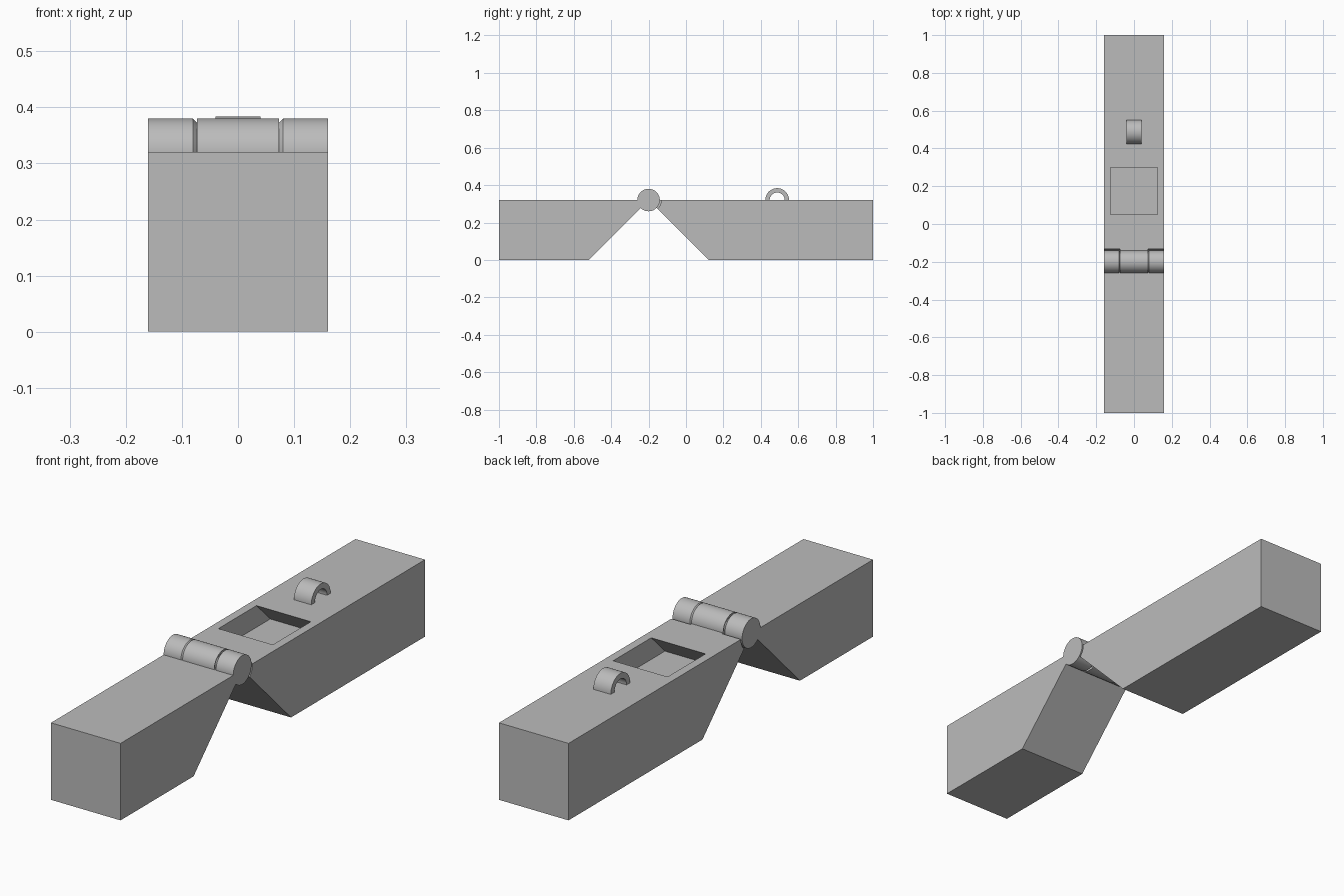
import bpy, bmesh, math
from mathutils import Matrix, Vector

cube = bpy.data.objects.get("Cube")
if cube:
    bpy.data.objects.remove(cube, do_unlink=True)

HALF_W, TOP = 0.16, 0.32
HINGE_Y, R, GAP = -0.2, 0.06, 0.0075
MID = 0.073                       # half width of the middle knuckle

grey = bpy.data.materials.new("plain_grey")
grey.use_nodes = True
COLOR = (0.5, 0.5, 0.5, 1)
grey.diffuse_color = COLOR
grey.node_tree.nodes["Principled BSDF"].inputs["Base Color"].default_value = COLOR


def finish(bm, name, smooth=False):
    bmesh.ops.recalc_face_normals(bm, faces=bm.faces)
    me = bpy.data.meshes.new(name)
    bm.to_mesh(me)
    bm.free()
    me.materials.append(grey)
    ob = bpy.data.objects.new(name, me)
    bpy.context.collection.objects.link(ob)
    if smooth:
        bpy.ops.object.select_all(action='DESELECT')
        ob.select_set(True)
        bpy.context.view_layer.objects.active = ob
        bpy.ops.object.shade_smooth_by_angle(angle=math.radians(30))
    return ob


def prism(name, outline, half_width, smooth=False):
    """Extrude a (y, z) outline along x."""
    bm = bmesh.new()
    face = bm.faces.new([bm.verts.new((-half_width, y, z)) for y, z in outline])
    ext = bmesh.ops.extrude_face_region(bm, geom=[face])
    moved = [v for v in ext["geom"] if isinstance(v, bmesh.types.BMVert)]
    bmesh.ops.translate(bm, verts=moved, vec=(2 * half_width, 0, 0))
    return finish(bm, name, smooth)


def lathe(name, profile):
    """Spin an (x, radius) profile around the hinge axis."""
    bm = bmesh.new()
    center = Vector((0, HINGE_Y, TOP))
    verts = [bm.verts.new((x, HINGE_Y, TOP + r)) for x, r in profile]
    edges = [bm.edges.new(pair) for pair in zip(verts, verts[1:])]
    bmesh.ops.spin(bm, geom=verts + edges, cent=center, axis=(1, 0, 0),
                   angle=math.tau, steps=64, use_duplicate=False)
    bmesh.ops.remove_doubles(bm, verts=bm.verts, dist=1e-5)
    return finish(bm, name, True)


def cut(target, cutter):
    mod = target.modifiers.new("cut", 'BOOLEAN')
    mod.operation, mod.object, mod.solver = 'DIFFERENCE', cutter, 'EXACT'
    bpy.context.view_layer.objects.active = target
    bpy.ops.object.modifier_apply(modifier=mod.name)
    bpy.data.objects.remove(cutter, do_unlink=True)


# Two bars whose ends slope at 45 degrees up to the hinge axis
front_bar = prism("front_bar", [(-1, 0), (HINGE_Y - TOP, 0), (HINGE_Y, TOP), (-1, TOP)], HALF_W)
back_bar = prism("back_bar", [(HINGE_Y + TOP, 0), (1, 0), (1, TOP), (HINGE_Y, TOP)], HALF_W)

# Clearance around the outer knuckles in the back bar
for s in (-1, 1):
    c = R + GAP
    cut(back_bar, lathe("clearance_cutter", [(s * MID, 0), (s * MID, c), (s * 0.2, c), (s * 0.2, 0)]))

# Dovetail pocket, wider at its floor
DEPTH, LIP = 0.09, 0.01
cut(back_bar, prism("pocket_cutter", [
    (0.05 - DEPTH, TOP - DEPTH), (0.30 + DEPTH, TOP - DEPTH),
    (0.30 - LIP, TOP + LIP), (0.05 + LIP, TOP + LIP)], 0.125))

# Hinge: middle knuckle with conical sockets, outer knuckles with conical pins
lathe("middle_knuckle", [(R - MID, 0), (-MID, R), (MID, R), (MID - R, 0)])
for side, s in (("right", -1), ("left", 1)):
    inner = MID + GAP
    lathe(side + "_knuckle", [(s * HALF_W, 0), (s * HALF_W, R), (s * inner, R), (s * (inner - R), 0)])

# Half-ring loop on the back bar
def arc(radius, steps=32):
    return [(0.4875 + radius * math.cos(math.pi * i / steps),
             TOP + radius * math.sin(math.pi * i / steps)) for i in range(steps + 1)]


prism("strap_loop", arc(0.0635) + arc(0.04)[::-1], 0.04, True)
